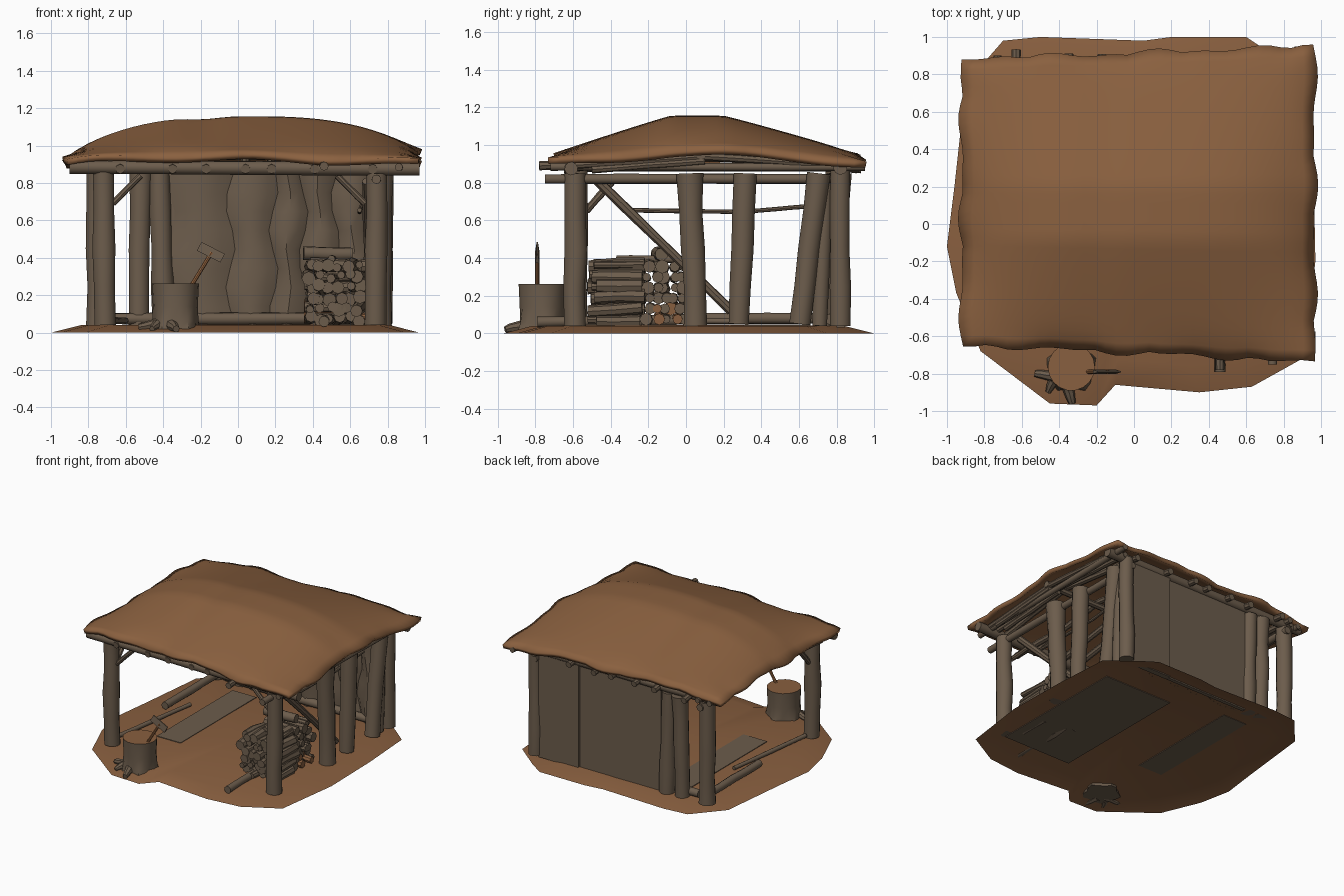
import bpy, bmesh, math, random
from mathutils import Vector

random.seed(4)
if "Cube" in bpy.data.objects:
    bpy.data.objects.remove(bpy.data.objects["Cube"])


def material(name, rgb):
    m = bpy.data.materials.new(name)
    m.use_nodes = True
    m.diffuse_color = (*rgb, 1)
    m.node_tree.nodes["Principled BSDF"].inputs["Base Color"].default_value = (*rgb, 1)
    return m


WOOD = material("weathered_wood", (0.15, 0.108, 0.072))
EARTH = material("brown_earth", (0.25, 0.115, 0.05))
THATCH = material("brown_roof", (0.255, 0.118, 0.05))
HANDLE = material("handle_wood", (0.30, 0.13, 0.05))


def finish(name, bm, *mats, angle=40):
    bmesh.ops.recalc_face_normals(bm, faces=bm.faces[:])
    me = bpy.data.meshes.new(name)
    bm.to_mesh(me)
    bm.free()
    for m in mats:
        me.materials.append(m)
    me.shade_smooth()
    me.set_sharp_from_angle(angle=math.radians(angle))
    ob = bpy.data.objects.new(name, me)
    bpy.context.collection.objects.link(ob)
    return ob


def add_log(bm, a, b, r, r2=None, sides=10, rings=4, wobble=0.08):
    """Slightly crooked capped log from a to b."""
    a, b = Vector(a), Vector(b)
    r2 = r if r2 is None else r2
    d = (b - a).normalized()
    u = d.orthogonal().normalized()
    w = d.cross(u)
    loops = []
    for i in range(rings + 1):
        t = i / rings
        c = a.lerp(b, t)
        if 0 < i < rings:
            c += (u * random.uniform(-1, 1) + w * random.uniform(-1, 1)) * r * wobble
        rad = (r + (r2 - r) * t) * random.uniform(1 - wobble, 1 + wobble)
        loops.append([bm.verts.new(c + (u * math.cos(k * math.tau / sides)
                      + w * math.sin(k * math.tau / sides)) * rad) for k in range(sides)])
    skin(bm, loops)


def skin(bm, loops):
    """Join closed rings into a capped tube; returns the end cap."""
    for p, q in zip(loops, loops[1:]):
        for k in range(len(p)):
            n = (k + 1) % len(p)
            bm.faces.new((p[k], p[n], q[n], q[k]))
    bm.faces.new(loops[0][::-1])
    return bm.faces.new(loops[-1])


def sheet(bm, grid):
    for p, q in zip(grid, grid[1:]):
        for k in range(len(p) - 1):
            bm.faces.new((p[k], p[k + 1], q[k + 1], q[k]))


def logs(name, specs, mat=WOOD, **kw):
    bm = bmesh.new()
    for s in specs:
        add_log(bm, *s, **kw)
    return finish(name, bm, mat)


def box(name, lo, hi, mat):
    bm = bmesh.new()
    bmesh.ops.create_cube(bm, size=1)
    for v in bm.verts:
        v.co = [(l + h) / 2 + c * (h - l) for l, h, c in zip(lo, hi, v.co)]
    return finish(name, bm, mat)


# Ground: low irregular mound with worn wooden floor panels
outline = [(-1, -.12), (-.95, -.37), (-.82, -.68), (-.45, -.96), (-.2, -.97), (-.1, -.86),
           (.35, -.9), (.63, -.87), (.9, -.72), (.97, -.2), (.96, .3), (.93, .75), (.72, .92),
           (.6, 1), (.2, 1), (.05, .98), (-.5, 1), (-.7, .98), (-.9, .75), (-.96, .2)]
bm = bmesh.new()
rim = [bm.verts.new((x, y, 0)) for x, y in outline]
shelf = [bm.verts.new((x * .84, y * .84, .04)) for x, y in outline]
mid = bm.verts.new((0, 0, .045))
for i in range(len(rim)):
    j = (i + 1) % len(rim)
    bm.faces.new((rim[i], rim[j], shelf[j], shelf[i]))
    bm.faces.new((shelf[i], shelf[j], mid))
finish("ground", bm, EARTH)
box("floor_patch", (-.51, -.3, .038), (-.3, .66, .047), WOOD)
box("floor_underside", (.12, -.6, .033), (.72, .55, .038), WOOD)

# Upright posts
logs("front_posts", [((-.71, -.58, .04), (-.72, -.58, .87), .062, .058),
                     ((.735, -.59, .04), (.74, -.59, .85), .062, .058)], sides=12)
logs("right_side_posts", [((.76, .05, .04), (.76, .02, .85), .062, .07),
                          ((.77, .28, .05), (.77, .315, .85), .052, .064),
                          ((.77, .605, .05), (.77, .705, .85), .062, .06),
                          ((.75, .71, .04), (.74, .74, .8), .042, .045),
                          ((.76, .82, .04), (.76, .82, .88), .06, .05)], sides=12)
logs("back_posts", [((-.75, .8, .04), (-.75, .8, .86), .06, .058),
                    ((-.53, .8, .04), (-.52, .82, .85), .058, .06),
                    ((-.40, .81, .04), (-.42, .81, .85), .06, .058)], sides=12)

# Back wall: wavy upright boards over flat backing panels
bm = bmesh.new()
seams = [-.36, -.04, .19, .35, .52, .70]
rows = 9
for n, (xa, xb) in enumerate(zip(seams, seams[1:])):
    grid = []
    for i in range(rows):
        z = .04 + .81 * i / (rows - 1)
        wave = .025 * math.sin(i * 1.4 + n * 2)
        wave2 = .025 * math.sin(i * 1.4 + n * 2 + 2)
        grid.append([bm.verts.new((xa + (xb - xa) * t + wave * (1 - t) + wave2 * t,
                     .80 - .05 * math.sin(math.pi * t), z)) for t in (0, .2, .5, .8, 1)])
    sheet(bm, grid)
finish("wall_boards", bm, WOOD)
box("wall_backing_right", (-.36, .8, .03), (.36, .83, .86), WOOD)
box("wall_backing_left", (.365, .8, .03), (.72, .845, .86), WOOD)

# Sill logs, a pole on the floor and the long log lying by the stack
logs("sill_logs", [((-.66, .77, .075), (.66, .77, .075), .032),
                   ((-.72, .1, .08), (-.72, .76, .08), .03),
                   ((-.6, .25, .065), (-.71, -.5, .07), .016),
                   ((.46, -.79, .06), (.46, -.05, .07), .028)])

# Beams under the roof
logs("roof_beams", [((-.9, -.61, .885), (.97, -.61, .875), .035),
                    ((-.88, .82, .885), (.94, .82, .88), .035),
                    ((-.73, -.62, .82), (-.73, .87, .82), .026),
                    ((.74, -.75, .82), (.74, .87, .82), .026),
                    ((-.82, -.62, .88), (-.82, .88, .88), .022),
                    ((.86, -.72, .885), (.88, .95, .885), .022)])

# Gable poles: shallow arches closing the gap at both ends
logs("gable_poles", [((x, y, z), (x, .1, z + rise), .02)
                     for x in (-.85, -.77, .8, .88)
                     for y, z, rise in ((-.62, .89, .05), (.86, .89, .05), (-.5, .87, .045))],
     sides=8)

# Rafters: one pair per station, meeting below the ridge
spec = []
for x in (-.63, -.35, -.17, .04, .18, .41, .72):
    back = random.uniform(.9, .96)
    spec += [((x, -.65, .875), (x, .08, .98), .024), ((x, back, .875), (x, .08, .98), .024)]
spec += [((.46, -.78, .89), (.44, -.3, .91), .024), ((-.73, .9, .89), (-.73, .1, .94), .024),
         ((-.85, .08, .95), (.9, .08, .95), .026)]
logs("rafters", spec, sides=8)

# Braces
logs("braces", [((.69, -.47, .81), (.7, .24, .12), .026),
                ((-.67, -.58, .69), (-.52, -.58, .84), .018),
                ((.68, -.58, .69), (.53, -.58, .84), .018),
                ((-.72, -.53, .65), (-.72, -.38, .82), .02),
                ((.65, -.32, .655), (.65, .3, .645), .012),
                ((.65, .3, .645), (.66, .65, .675), .012)], sides=8)

# Roof: sagging hipped sheet with a ragged, turned-down edge
bm = bmesh.new()
N = 32
grid = []
for j in range(N + 1):
    v = 2 * j / N - 1
    row = []
    for i in range(N + 1):
        u = 2 * i / N - 1
        x = .022 + .935 * u
        front, rear = -.68 - .045 * u, .905 + .035 * u
        y = front + (rear - front) * (v + 1) / 2
        # rounded ridge across y, flattened hip along x
        run = max(0, math.hypot(y - .06, .08) - .16) / (.66 if y < .06 else .76)
        slope = max(0, 1 - run) ** .95
        crown = 1 - abs(u - .03) ** 2.8
        z = .935 + .222 * slope * crown + .035 * slope * (1 - crown)
        z -= .012 * slope * math.exp(-((u + .22) / .12) ** 2)
        ex, ey = abs(u) ** 14, abs(v) ** 14
        x += ex * math.copysign(.018 * math.sin(5 * v + u) + .01 * math.sin(13 * v), u)
        y += ey * math.copysign(.018 * math.sin(6 * u + v) + .012 * math.sin(15 * u), v)
        z += max(ex, ey) * (.014 * math.sin(7 * u + 5 * v) - .018)
        row.append(bm.verts.new((x, y, z)))
    grid.append(row)
sheet(bm, grid)
roof = finish("roof", bm, THATCH, angle=70)
thick = roof.modifiers.new("thickness", "SOLIDIFY")
thick.thickness = .032
thick.offset = -1 if roof.data.polygons[0].normal.z > 0 else 1

# Firewood: front stack lies front to back, rear stack lies across
spec_a, spec_b, spec_c = [], [], []


def jit(d):
    return random.uniform(-d, d)


for row in range(6):
    z = .075 + .056 * row
    for c in range(6):
        x = .39 + .051 * c + jit(.015)
        spec_a.append(((x, -.49 + jit(.035), z + jit(.015)),
                       (x + jit(.02), -.23 + jit(.02), z + jit(.015)), random.uniform(.02, .04)))
        if c < 5:
            y = -.2 + .046 * c + jit(.012)
            pile = spec_c if row < 2 and c in (1, 3) else spec_b
            pile.append(((.37 + jit(.02), y, z + jit(.012)),
                         (.66 + jit(.03), y + jit(.012), z), random.uniform(.022, .036)))
logs("firewood_front", spec_a, sides=8, rings=2, wobble=.14)
logs("firewood_back", spec_b, sides=8, rings=2, wobble=.14)
logs("firewood_brown", spec_c, EARTH, sides=8, rings=2, wobble=.14)
logs("firewood_top", [((.35, -.15, .425), (.61, -.13, .42), .036),
                      ((.5, -.37, .395), (.51, -.06, .395), .02)])

# Chopping stump with a brown cut top and low roots
bm = bmesh.new()
S = 18
loops = []
for z, r, flare in ((.02, .13, .018), (.06, .124, .008), (.14, .12, 0), (.262, .126, 0)):
    loops.append([bm.verts.new((-.335 + (r + flare * math.sin(5 * a)) * math.cos(a),
                  -.765 + (r + flare * math.sin(5 * a)) * math.sin(a), z))
                  for a in (k * math.tau / S for k in range(S))])
skin(bm, loops).material_index = 1
finish("stump", bm, WOOD, EARTH)
logs("stump_roots", [((-.4, -.82, .05), (-.53, -.8, .03), .035, .018),
                     ((-.36, -.85, .045), (-.33, -.96, .02), .035, .018),
                     ((-.43, -.84, .04), (-.46, -.9, .02), .03, .016)], sides=8)

# Axe stuck in the stump
logs("axe_handle", [((-.25, -.79, .25), (-.14, -.79, .43), .011)], HANDLE, sides=8, wobble=.02)
head = box("axe_head", (-.07, -.011, -.026), (.07, .011, .026), WOOD)
for v in head.data.vertices:
    if v.co.z > 0:
        v.co.y *= .3
head.location = (-.145, -.79, .43)
head.rotation_euler = (0, math.radians(27), 0)
